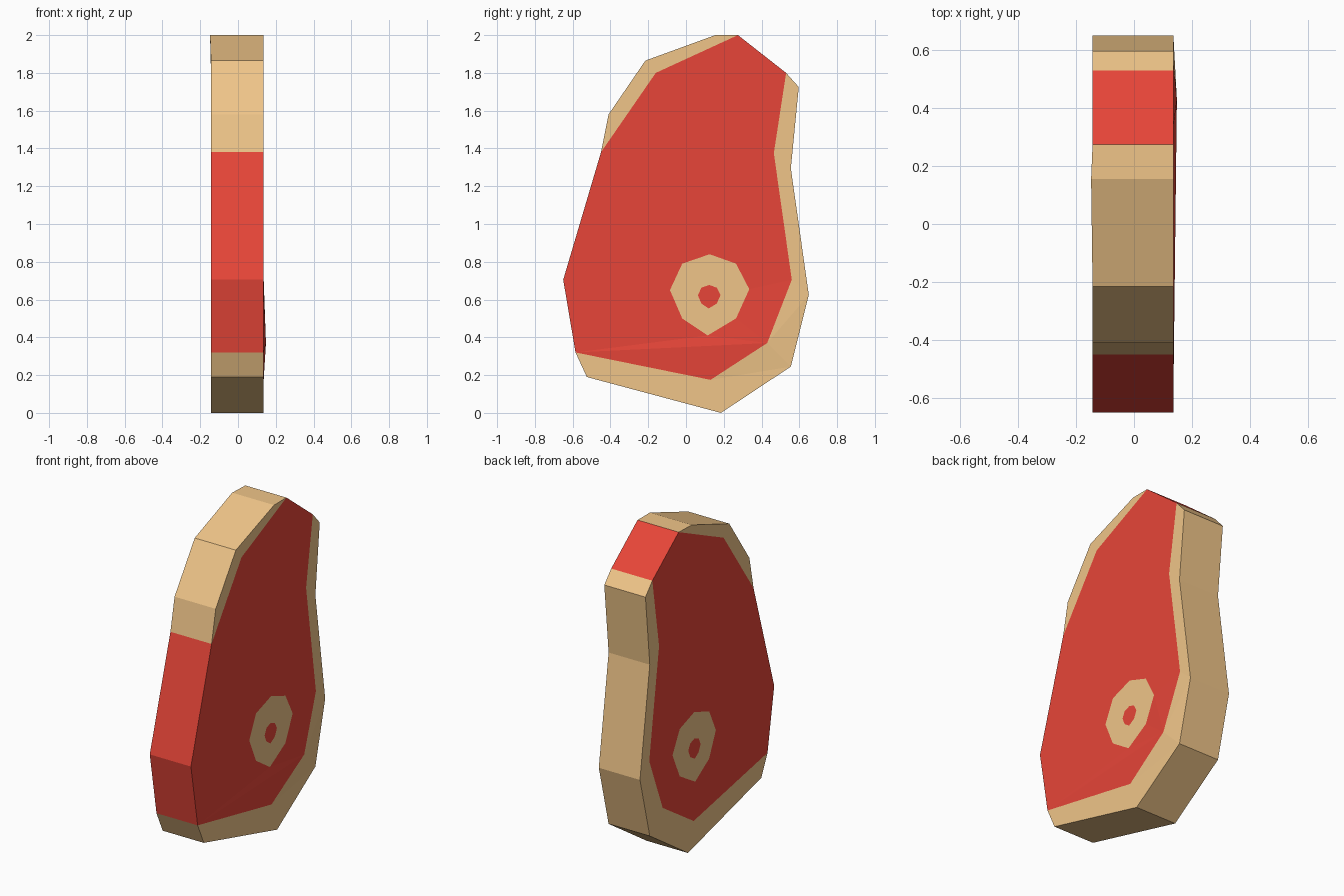
import bpy
from mathutils import Vector
from mathutils.geometry import tessellate_polygon

if "Cube" in bpy.data.objects:
    bpy.data.objects.remove(bpy.data.objects["Cube"])

X0, X1 = -0.143, 0.136

# Outer outline (y, z), counter-clockwise seen from +x
RIM = [(0.275, 2.0), (0.155, 2.0), (-0.215, 1.865), (-0.41, 1.58), (-0.45, 1.38),
       (-0.65, 0.705), (-0.585, 0.32), (-0.525, 0.19), (0.185, 0.0), (0.555, 0.245),
       (0.65, 0.625), (0.555, 1.295), (0.597, 1.725), (0.53, 1.80)]
# Meat boundary where it lies inside the rim
UPPER = [(-0.16, 1.80)]
LOWER = [(0.13, 0.175), (0.43, 0.37), (0.56, 0.705), (0.465, 1.375)]
BONE = [(0.125, 0.84), (-0.02, 0.79), (-0.085, 0.65), (-0.02, 0.50),
        (0.115, 0.41), (0.265, 0.50), (0.335, 0.655), (0.265, 0.79)]
MARROW = [(0.122 + (y - 0.122) * 0.285, 0.615 + (z - 0.625) * 0.29) for y, z in BONE]
# Slight unevenness of the two cut faces
OFFSET = {((0.155, 2.0), 0): -0.148, ((0.43, 0.37), 1): 0.148}


def material(name, color):
    m = bpy.data.materials.new(name)
    m.diffuse_color = (*color, 1)
    m.use_nodes = True
    m.node_tree.nodes["Principled BSDF"].inputs["Base Color"].default_value = m.diffuse_color
    return m


def slab(name, regions, mat):
    """Caps on both sides for each [outer, hole...] region, walls only on the rim."""
    verts, faces = [], []
    for loops in regions:
        pts = [p for loop in loops for p in loop]
        base, n = len(verts), len(pts)
        for side, x in ((0, X0), (1, X1)):
            verts += [(OFFSET.get((p, side), x), *p) for p in pts]
        for t in tessellate_polygon([[Vector((*p, 0)) for p in l] for l in loops]):
            a, b, c = (pts[i] for i in t)
            area = (b[0] - a[0]) * (c[1] - a[1]) - (b[1] - a[1]) * (c[0] - a[0])
            t = list(t) if area > 0 else list(t)[::-1]
            faces.append([base + n + i for i in t])
            faces.append([base + i for i in t[::-1]])
        outer = loops[0]
        for i, p in enumerate(outer):
            j = (i + 1) % len(outer)
            if p in RIM and outer[j] == RIM[(RIM.index(p) + 1) % len(RIM)]:
                faces.append([base + i, base + j, base + n + j, base + n + i])
    me = bpy.data.meshes.new(name)
    me.from_pydata(verts, [], faces)
    me.materials.append(mat)
    me.update()
    ob = bpy.data.objects.new(name, me)
    bpy.context.collection.objects.link(ob)


red = material("meat_red", (0.80, 0.060, 0.040))
tan = material("fat_tan", (0.87, 0.56, 0.25))

# Lean meat with a hole for the bone
slab("meat", [[RIM[:1] + UPPER + RIM[4:7] + LOWER + RIM[13:], BONE]], red)
# Two strips of fat around the edge
slab("fat", [[RIM[:5] + UPPER], [RIM[6:] + LOWER[::-1]]], tan)
# Bone ring and marrow centre
slab("bone", [[BONE, MARROW]], tan)
slab("marrow", [[MARROW]], red)
